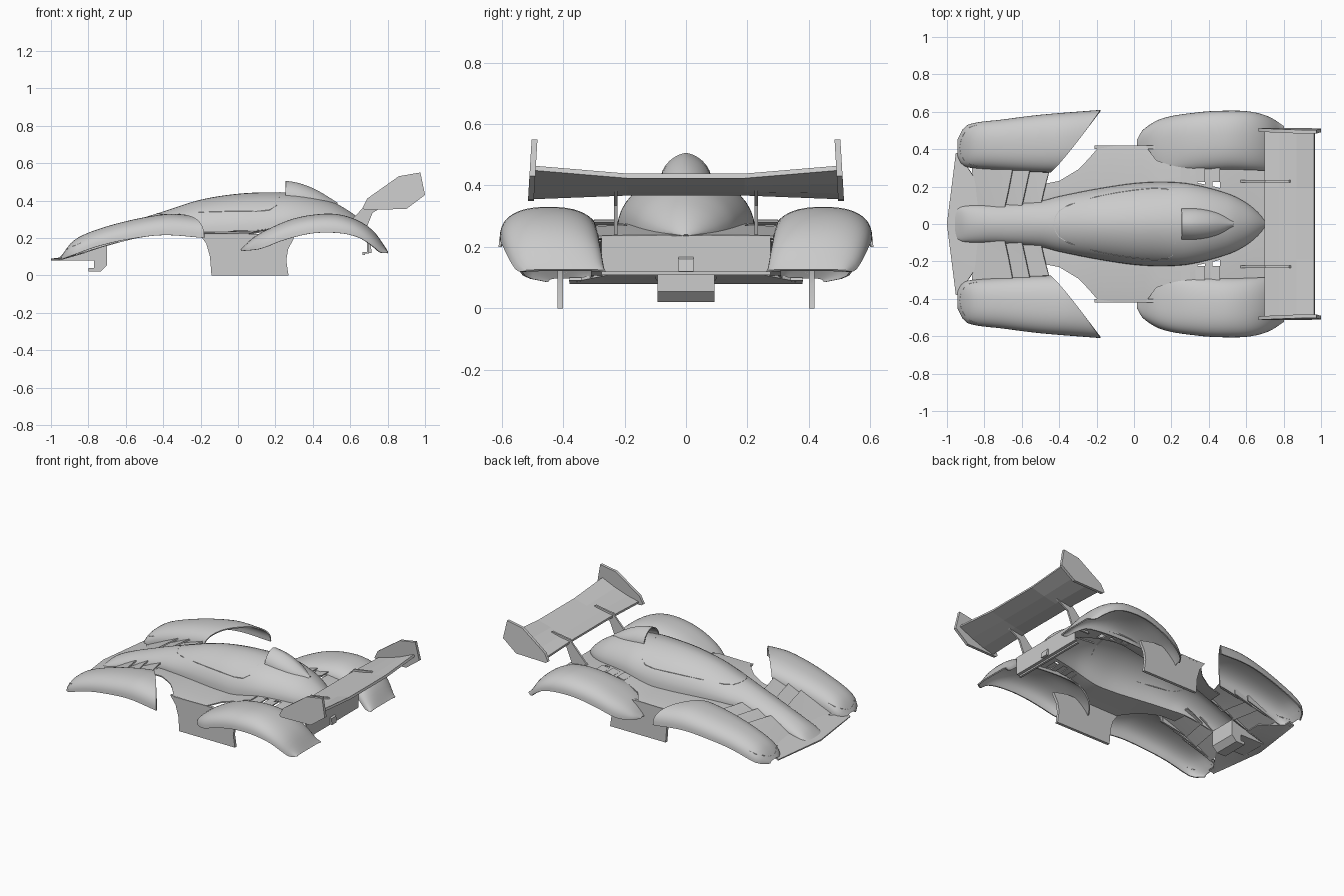
import bpy, bmesh
from math import sin, cos, pi, sqrt, copysign

if "Cube" in bpy.data.objects:
    bpy.data.objects.remove(bpy.data.objects["Cube"])


def ip(tab, x):
    """Smooth interpolation through (x, value) pairs."""
    n = len(tab)
    if x <= tab[0][0]:
        return tab[0][1]
    if x >= tab[-1][0]:
        return tab[-1][1]
    i = next(k for k in range(n - 1) if x <= tab[k + 1][0])

    def slope(k):
        a, b = tab[max(k - 1, 0)], tab[min(k + 1, n - 1)]
        return (b[1] - a[1]) / (b[0] - a[0])
    (x0, y0), (x1, y1) = tab[i], tab[i + 1]
    h = x1 - x0
    t = (x - x0) / h
    return ((2*t**3 - 3*t*t + 1) * y0 + (t**3 - 2*t*t + t) * h * slope(i)
            + (3*t*t - 2*t**3) * y1 + (t**3 - t*t) * h * slope(i + 1))


def lin(tab, x):
    for (x0, y0), (x1, y1) in zip(tab, tab[1:]):
        if x <= x1:
            return y0 + (y1 - y0) * max(0, (x - x0) / (x1 - x0))
    return tab[-1][1]


def finish(name, bm, thick=0, angle=0.6):
    bmesh.ops.recalc_face_normals(bm, faces=bm.faces)
    me = bpy.data.meshes.new(name)
    bm.to_mesh(me)
    bm.free()
    ob = bpy.data.objects.new(name, me)
    bpy.context.collection.objects.link(ob)
    bpy.ops.object.select_all(action='DESELECT')
    ob.select_set(True)
    bpy.context.view_layer.objects.active = ob
    if thick:
        m = ob.modifiers.new("shell", 'SOLIDIFY')
        m.thickness, m.offset = thick, 0
        bpy.ops.object.modifier_apply(modifier=m.name)
    bpy.ops.object.shade_smooth_by_angle(angle=angle)
    return ob


def sheet(name, rings, thick=0.008, skip=lambda i, j: False, angle=0.6):
    """Thin shell lofted through rows of points."""
    bm = bmesh.new()
    vs = [[bm.verts.new(p) for p in r] for r in rings]
    for i in range(len(vs) - 1):
        for j in range(len(vs[0]) - 1):
            if not skip(i, j):
                bm.faces.new((vs[i][j], vs[i][j+1], vs[i+1][j+1], vs[i+1][j]))
    return finish(name, bm, thick, angle)


def prism(name, pts, y0, y1, lean=0):
    """Side outline (x, z) extruded across y; lean tilts it with height."""
    bm = bmesh.new()
    a, b = [[bm.verts.new((x, y + lean * (z - pts[0][1]), z)) for x, z in pts] for y in (y0, y1)]
    bm.faces.new(a)
    bm.faces.new(b[::-1])
    for i in range(len(pts)):
        k = (i + 1) % len(pts)
        bm.faces.new((a[i], b[i], b[k], a[k]))
    return finish(name, bm)


def trim(name, pts, w=0.004):
    """Thin raised strip following a seam."""
    sheet(name, [[(x, y, z - w), (x, y, z + w * 1.5)] for x, y, z in pts], w)


# central body and deck: half width, top, base and outer edge along x
BW = [(-.96, .06), (-.93, .09), (-.7, .1), (-.5, .12), (-.4, .145), (-.2, .185), (0, .215),
      (.15, .222), (.3, .212), (.5, .16), (.6, .11), (.67, .05), (.7, .008)]
TOP = [(-.96, .087), (-.9, .14), (-.8, .19), (-.7, .23), (-.5, .305), (-.4, .337), (-.2, .4),
       (0, .432), (.2, .44), (.35, .43), (.5, .39), (.6, .335), (.66, .285), (.7, .238)]
BASE = [(-.96, .083), (-.8, .13), (-.65, .18), (-.5, .212), (-.3, .23), (0, .236), (.12, .24),
        (.3, .272), (.45, .268), (.7, .235)]
EDGE = [(-.5, .21), (-.4, .23), (-.3, .29), (-.25, .34), (-.18, .42), (.06, .42), (.12, .34),
        (.2, .312), (.7, .285)]


def body_z(x, y):
    b = ip(BASE, x)
    c = min(1, abs(y) / ip(BW, x)) ** (1 / 1.12)
    return b + (ip(TOP, x) - b) * sqrt(1 - c * c)


def body_ring(x):
    w, b = ip(BW, x), ip(BASE, x)
    e = w + .005 if x < -.502 else lin(EDGE, x)
    ys = [w + (e - w) * t for t in (1, .9, .6, .15)]
    half = [(x, y, b - .015 * (y / .42) ** 4) for y in ys]
    half += [(x, w * max(0, cos(a * pi / 20)) ** 1.12, b + (ip(TOP, x) - b) * sin(a * pi / 20))
             for a in range(11)]
    return half + [(x, -y, z) for _, y, z in half[-2::-1]]


xs = sorted([round(-.96 + .02 * i, 2) for i in range(84)] + [-.505])
cols = len(body_ring(0)) - 1
vents = (.26, .28, .34, .36, .42, .44)
sheet("body_shell", [body_ring(x) for x in xs], .008,
      lambda i, j: xs[i] in vents and j in (1, 2, cols - 2, cols - 3))

# canopy seam
half = [(-.43, 0), (-.42, .04), (-.4, .07), (-.35, .1), (-.2, .145), (-.1, .165), (0, .18),
        (.1, .19), (.17, .188), (.205, .17), (.22, .1), (.225, 0)]
seam = half + [(x, -y) for x, y in half[-2::-1]]
trim("canopy_seam", [(x, y, body_z(x, y)) for x, y in seam])

# roof air scoop
rings = []
for i in range(13):
    x = .255 + .275 * i / 12
    hw = ip([(.255, .08), (.35, .078), (.45, .055), (.53, .012)], x)
    top = ip([(.255, .502), (.33, .488), (.42, .452), (.53, .385)], x)
    z0 = min(body_z(x, hw) - .01, top - .005)
    rings.append([(x, hw * copysign(abs(cos(a * pi / 16)) ** 1.25, 8 - a),
                   z0 + (top - z0) * sin(a * pi / 16)) for a in range(17)])
sheet("air_scoop", rings)

# fenders: inner y, outer y, crown z, inner hem z, outer hem z along x
FRONT = ([(-.94, .36), (-.92, .325), (-.88, .305), (-.46, .28), (-.18, .29)],
         [(-.94, .45), (-.92, .495), (-.88, .53), (-.7, .555), (-.5, .58), (-.18, .606)],
         [(-.94, .1), (-.9, .16), (-.85, .2), (-.75, .242), (-.6, .285), (-.45, .315), (-.35, .325), (-.18, .31)],
         [(-.94, .085), (-.8, .13), (-.46, .215), (-.18, .23)],
         [(-.94, .085), (-.85, .12), (-.75, .155), (-.6, .19), (-.4, .215), (-.18, .2)])
REAR = ([(.02, .42), (.05, .36), (.1, .315), (.2, .292), (.6, .29), (.8, .265)],
        [(.02, .45), (.05, .5), (.15, .56), (.35, .594), (.5, .602), (.62, .597), (.72, .57), (.8, .52)],
        [(.02, .137), (.08, .195), (.15, .238), (.3, .3), (.45, .325), (.55, .32), (.65, .285), (.73, .225), (.8, .124)],
        [(.02, .128), (.1, .19), (.2, .24), (.6, .225), (.7, .17), (.76, .122), (.8, .12)],
        [(.02, .13), (.12, .142), (.25, .19), (.4, .225), (.55, .225), (.65, .2), (.72, .155), (.76, .122), (.8, .12)])


def across(v):
    c = cos(pi * (1 - v))
    return copysign(abs(c) ** .85, c)


def fender(t, x, v, s):
    yi, yo, top, zi, zo = [ip(k, x) for k in t]
    y = (yi + yo) / 2 + (yo - yi) / 2 * across(v)
    hem = zi + (zo - zi) * v
    return (x, s * y, hem + (top - hem) * max(0, sin(pi * v)) ** .8)


PLATE = [(.665, .36), (.69, .41), (.86, .53), (.975, .55), (1, .43), (.9, .355), (.68, .35)]
STRUT = [(.55, .235), (.68, .235), (.72, .335), (.84, .405), (.83, .415), (.70, .395)]
PANEL = [(-.21, .225), (-.17, .17), (-.15, .1), (-.142, 0), (.27, 0), (.258, .08), (.268, .14),
         (.3, .2), (.2, .222), (.06, .222)]
for s, side in ((1, "left"), (-1, "right")):
    # front fender ends on a diagonal trailing edge
    sheet(side + "_front_fender", [[fender(FRONT, -.94 + u / 28 * (.495 + .265 * (across(v / 24) / 2 + .5) ** .9), v / 24, s)
                                    for v in range(25)] for u in range(29)])
    sheet(side + "_rear_fender", [[fender(REAR, .02 + .78 * (1 - cos(pi * u / 32)) / 2, v / 24, s)
                                   for v in range(25)] for u in range(33)])
    lamp = [(-.84, .15), (-.88, .18), (-.91, .27), (-.925, .38), (-.93, .5),
            (-.925, .62), (-.91, .73), (-.88, .82), (-.84, .85)]
    trim(side + "_headlight_rim", [fender(FRONT, x, v, s) for x, v in lamp])
    # raised slats over the deck vents
    for n, x in enumerate((.25, .33, .41)):
        z = ip(BASE, x)
        sheet(f"{side}_vent_slat_{n + 1}", [[(x, s * y, z), (x + .05, s * y, z + .012)]
                                            for y in (.225, .3)], .006)
    # stepped louvers between nose and fender
    for n, (f, r, w) in enumerate(((-.84, -.69, .31), (-.71, -.6, .295), (-.62, -.5, .275))):
        rings = []
        for y, dx in ((.09, 0), (.18, .02), (w, .045)):
            a, b = f - dx * .6, r + dx
            zb = ip(BASE, b)
            rings.append([(a, s * y, ip(BASE, a)), ((a + b) / 2, s * y, (ip(BASE, a) + zb) / 2 + .018),
                          (b, s * y, zb + .032)])
        sheet(f"{side}_louver_{n + 1}", rings)
        # outer cheek closing the louver
        x0, x1 = f - .027, r + .045
        prism(f"{side}_louver_cheek_{n + 1}", [(x0, ip(BASE, x0)), (x1, ip(BASE, x1) - .005),
              (x1, ip(BASE, x1) + .032)], s * (w - .006), s * w)
    # side skirt, wing strut and wing end plate
    prism(side + "_side_skirt", PANEL, s * .40, s * .419)
    prism(side + "_wing_strut", STRUT, s * .223, s * .235)
    prism(side + "_wing_end_plate", PLATE, s * .495, s * .514, -s * .06)

# front splitter
rings = []
for y in (-.38, -.34, -.2, -.09, 0, .09, .2, .34, .38):
    d = abs(y)
    back = -.82 if d < .33 else -.915
    front = -1 + .13 * d
    rings.append([(front, y, .084), (-.955 + .04 * d, y, .09), (back, y, ip(BASE, back))])
sheet("front_splitter", rings, .01)

# nose mount under the front
prism("nose_mount", [(-.95, .08), (-.77, .08), (-.77, .04), (-.80, .04), (-.80, .02), (-.735, .02),
                     (-.70, .055), (-.70, .16), (-.76, .14), (-.95, .088)], -.092, .092)

# rear wall with lower lip and small tow tab
prism("rear_wall", [(.69, .237), (.70, .235), (.70, .118), (.68, .118), (.68, .108), (.665, .108),
                    (.665, .126), (.69, .126)], -.275, .275)
prism("tow_tab", [(.695, .12), (.715, .12), (.71, .16), (.695, .17)], -.025, .025)

# rear wing blade, cranked upward outboard
rings = []
for y in (-.5, -.19, .19, .5):
    k = abs(y) > .3
    rings.append([(.70, y, .363 if k else .375), (.78, y, .382 if k else .387),
                  (.87, y, .414 if k else .406), (.965, y, .457 if k else .431)])
sheet("rear_wing", rings, .016, angle=.03)
